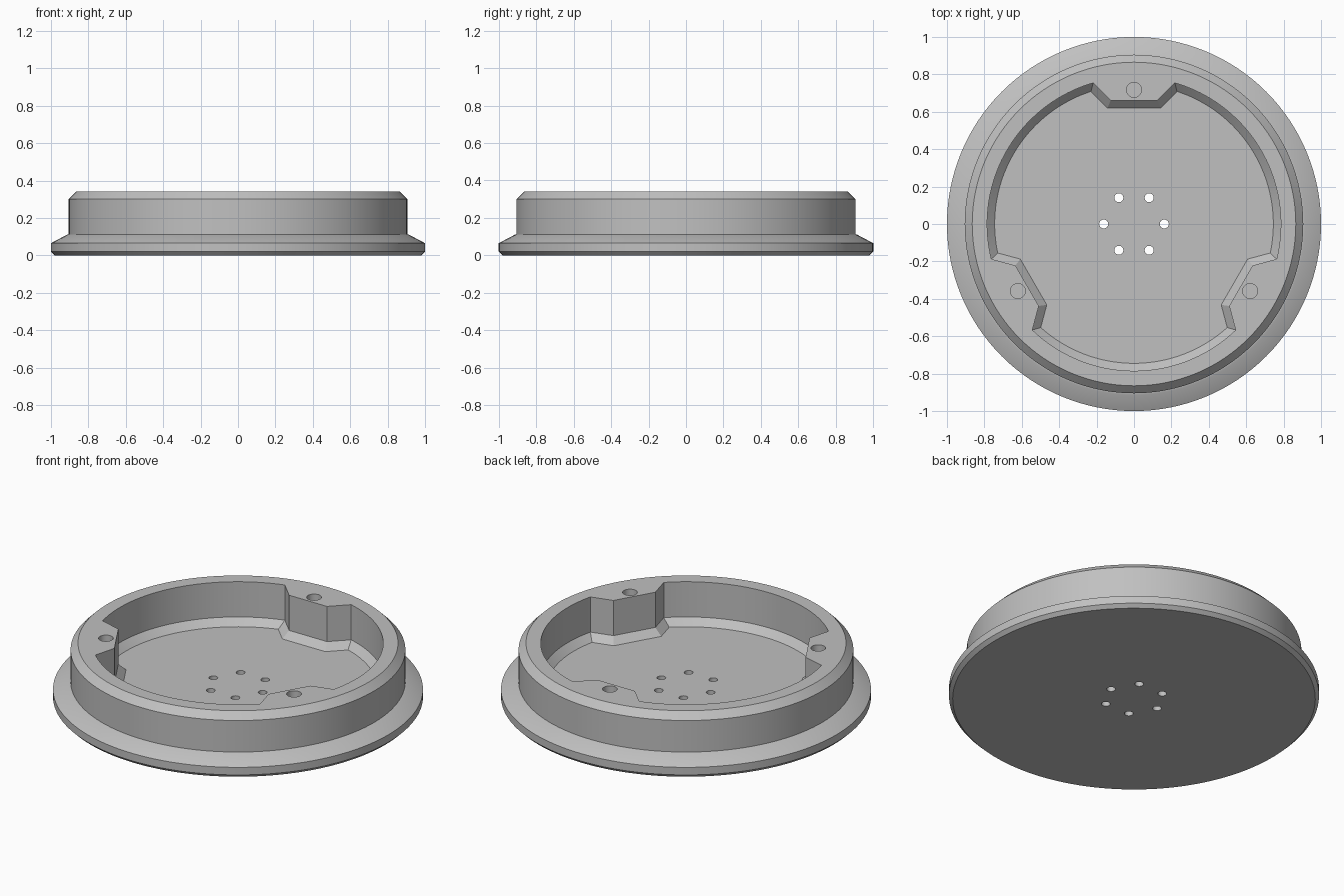
import bpy, bmesh
from math import radians, sin, cos, tan, pi

cube = bpy.data.objects.get("Cube")
if cube:
    bpy.data.objects.remove(cube, do_unlink=True)

SEGMENTS = 128
TOP, FLOOR, BEVEL = 0.34, 0.09, 0.04
POCKET_R, BOSS_R = 0.785, 0.66

grey = bpy.data.materials.new("plain grey")
grey.use_nodes = True
colour = (0.53, 0.53, 0.53, 1)
grey.diffuse_color = colour
grey.node_tree.nodes["Principled BSDF"].inputs["Base Color"].default_value = colour


def loft(name, rings):
    """Solid skinned through stacked rings of equal length, capped at both ends."""
    bm = bmesh.new()
    loops = [[bm.verts.new(p) for p in ring] for ring in rings]
    for low, high in zip(loops, loops[1:]):
        for i in range(len(low)):
            j = (i + 1) % len(low)
            bm.faces.new((low[i], low[j], high[j], high[i]))
    bm.faces.new(loops[0][::-1])
    bm.faces.new(loops[-1])
    bmesh.ops.recalc_face_normals(bm, faces=bm.faces)
    mesh = bpy.data.meshes.new(name)
    bm.to_mesh(mesh)
    bm.free()
    obj = bpy.data.objects.new(name, mesh)
    bpy.context.collection.objects.link(obj)
    mesh.materials.append(grey)
    return obj


def circle(r, z, n=SEGMENTS, x=0, y=0):
    return [(x + r * cos(2 * pi * i / n), y + r * sin(2 * pi * i / n), z) for i in range(n)]


def pocket_outline(inset, z, steps=40):
    """Round pocket edge interrupted by three flat-faced screw bosses."""
    half_width = 0.125 + inset * tan(pi / 8)
    face = BOSS_R - inset
    r = POCKET_R - inset
    # where the 45 degree flank meets the round wall
    c = face - half_width
    flank = ((2 * r * r - c * c) ** 0.5 - c) / 2
    spread = pi / 2 - math_angle(flank, c + flank)
    ring = []
    for k in range(3):
        turn = 2 * pi * k / 3
        for x in (half_width, -half_width):
            ring.append((x * cos(turn) - face * sin(turn),
                         x * sin(turn) + face * cos(turn), z))
        start = pi / 2 + spread + turn
        sweep = 2 * pi / 3 - 2 * spread
        for i in range(steps + 1):
            a = start + sweep * i / steps
            ring.append((r * cos(a), r * sin(a), z))
    return ring


def math_angle(x, y):
    from math import atan2
    return atan2(y, x)


def cut(target, cutter):
    cutter.hide_render = True
    mod = target.modifiers.new("cut", 'BOOLEAN')
    mod.operation, mod.solver, mod.object = 'DIFFERENCE', 'EXACT', cutter
    bpy.context.view_layer.objects.active = target
    bpy.ops.object.modifier_apply(modifier=mod.name)
    bpy.data.objects.remove(cutter, do_unlink=True)


# Flanged round housing
profile = [(0.98, 0), (1, 0.02), (1, 0.065), (0.915, 0.11),
           (0.905, 0.112), (0.905, 0.30), (0.865, TOP)]
housing = loft("housing", [circle(r, z) for r, z in profile])

# Pocket with a bevelled floor edge
cut(housing, loft("pocket_cutter", [
    pocket_outline(BEVEL, FLOOR),
    pocket_outline(0, FLOOR + BEVEL),
    pocket_outline(0, TOP + 0.1)]))

# Blind screw holes in the bosses
for k in range(3):
    a = radians(90 + 120 * k)
    x, y = 0.717 * cos(a), 0.717 * sin(a)
    cut(housing, loft("screw_hole_cutter", [circle(0.04, z, 32, x, y) for z in (0.14, TOP + 0.1)]))

# Ring of drain holes through the floor
for k in range(6):
    a = radians(60 * k)
    x, y = 0.162 * cos(a), 0.162 * sin(a)
    cut(housing, loft("drain_hole_cutter", [circle(0.024, z, 24, x, y) for z in (-0.1, 0.2)]))

# Smooth round walls, crisp edges
bpy.ops.object.select_all(action='DESELECT')
housing.select_set(True)
bpy.context.view_layer.objects.active = housing
bpy.ops.object.shade_smooth_by_angle(angle=radians(20))
